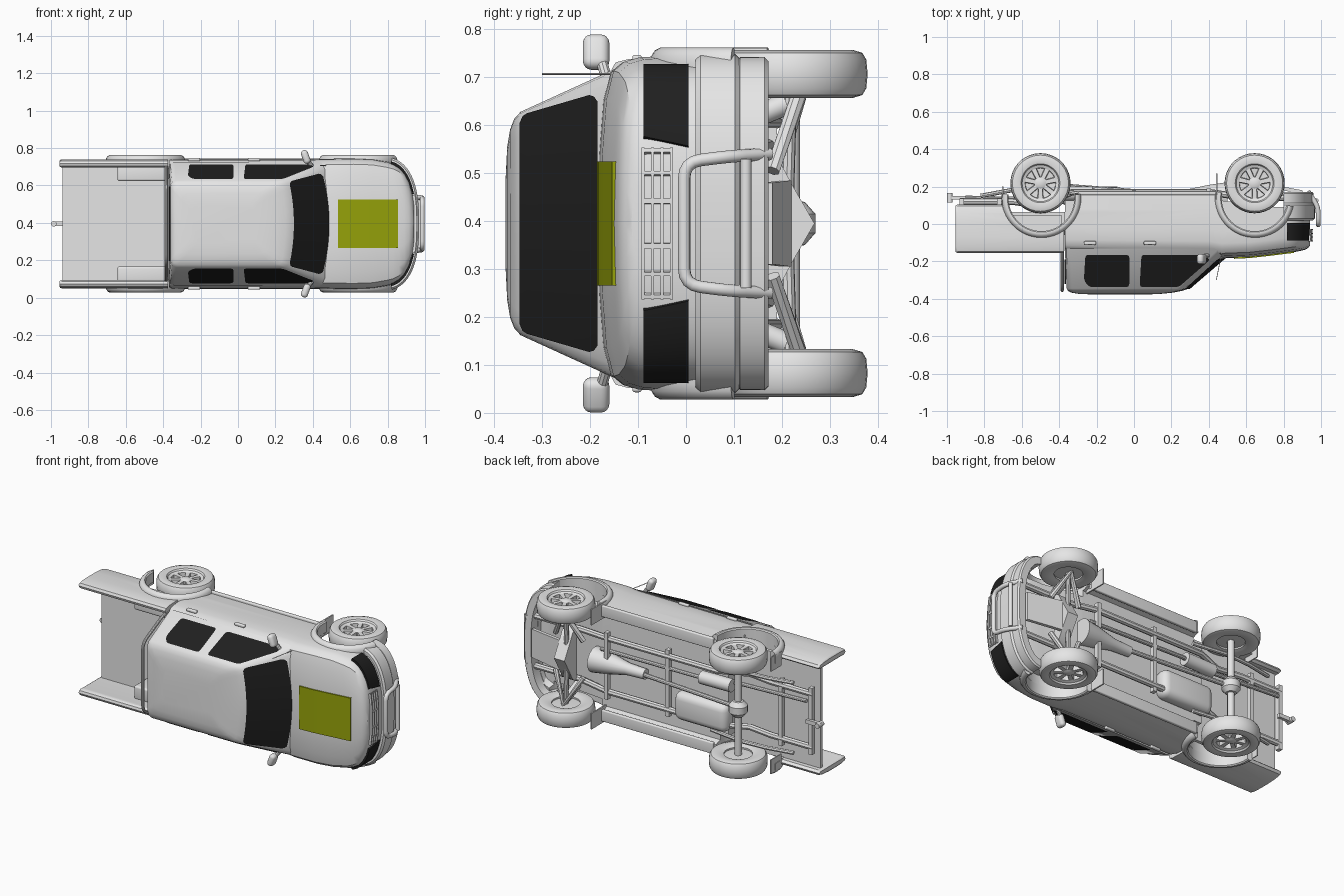
import bpy, bmesh, math
from mathutils import Matrix, Vector

if "Cube" in bpy.data.objects:
    bpy.data.objects.remove(bpy.data.objects["Cube"])

# Truck space: x forward, y across, z up; it is then laid on its side.
LAY = Matrix.Translation((0, 0, 0.395)) @ Matrix.Rotation(math.pi / 2, 4, 'X')


def material(name, rgb):
    m = bpy.data.materials.new(name)
    m.diffuse_color = (*rgb, 1)
    m.use_nodes = True
    m.node_tree.nodes["Principled BSDF"].inputs["Base Color"].default_value = m.diffuse_color
    return m


GREY = material("light_grey", (0.79, 0.79, 0.79))
BLACK = material("glass_black", (0.014, 0.014, 0.014))
OLIVE = material("olive", (0.31, 0.37, 0.003))


def finish(name, bm, mat=GREY, angle=35):
    bmesh.ops.remove_doubles(bm, verts=bm.verts, dist=1e-5)
    bmesh.ops.recalc_face_normals(bm, faces=bm.faces)
    bm.transform(LAY)
    me = bpy.data.meshes.new(name)
    bm.to_mesh(me)
    bm.free()
    me.materials.append(mat)
    ob = bpy.data.objects.new(name, me)
    bpy.context.collection.objects.link(ob)
    smooth(me, angle)
    return ob


def smooth(me, angle=35):
    me.shade_smooth()
    me.set_sharp_from_angle(angle=math.radians(angle))


def loft(name, rings, mat=GREY, close=False, caps=True, angle=35):
    bm = bmesh.new()
    vs = [[bm.verts.new(p) for p in r] for r in rings]
    n = len(rings[0])
    pairs = list(zip(vs, vs[1:])) + ([(vs[-1], vs[0])] if close else [])
    for a, b in pairs:
        for i in range(n):
            j = (i + 1) % n
            bm.faces.new((a[i], a[j], b[j], b[i]))
    if caps and not close:
        bm.faces.new(vs[0])
        bm.faces.new(vs[-1])
    return finish(name, bm, mat, angle)


def box(name, x, y, z, mat=GREY, bevel=0.0, turn=0):
    bm = bmesh.new()
    bmesh.ops.create_cube(bm, size=1)
    bm.transform(Matrix.Translation((sum(x) / 2, sum(y) / 2, sum(z) / 2)) @ Matrix.Rotation(turn, 4, 'Z')
                 @ Matrix.Diagonal((x[1] - x[0], y[1] - y[0], z[1] - z[0], 1)))
    if bevel:
        bmesh.ops.bevel(bm, geom=bm.edges[:], offset=bevel, segments=4, affect='EDGES', profile=0.5)
    return finish(name, bm, mat)


def tube(name, pts, r, sides=10):
    pts = [Vector(p) for p in pts]
    rings = []
    for i, p in enumerate(pts):
        d = (pts[min(i + 1, len(pts) - 1)] - pts[max(i - 1, 0)]).normalized()
        u = d.orthogonal().normalized() if i == 0 else (u - d * u.dot(d)).normalized()
        v = d.cross(u)
        rings.append([p + r * (math.cos(a) * u + math.sin(a) * v)
                      for a in (2 * math.pi * k / sides for k in range(sides))])
    return loft(name, rings)


def rounded(pts, r, n=4):
    out = []
    for i, p in enumerate(pts):
        p, a, b = Vector(p), Vector(pts[i - 1]), Vector(pts[(i + 1) % len(pts)])
        s, e = p + (a - p).normalized() * r, p + (b - p).normalized() * r
        out += [s.lerp(p, t).lerp(p.lerp(e, t), t) for t in (k / n for k in range(n + 1))]
    return out


def lathe(name, prof, c, axis='Y', seg=36):
    rings = []
    for k in range(seg):
        a = 2 * math.pi * k / seg
        u, v = math.cos(a), math.sin(a)
        rings.append([(c[0] + r * u, c[1] + w, c[2] + r * v) if axis == 'Y'
                      else (c[0] + w, c[1] + r * u, c[2] + r * v) for r, w in prof])
    return loft(name, rings, close=True)


def mirror_ring(half):
    return half + [(x, -y, z) for x, y, z in reversed(half) if abs(y) > 1e-6]


# Lower body with sills, fenders, hood and rounded nose
def section(x, w, top, low):
    p = [(0, low + .04), (.8, low + .04), (.84, low), (.97, low + .005), (1, -.07), (1, top - .14), (.99, top - .08),
         (.965, top - .05), (.91, top - .027), (.74, top - .012), (.4, top - .003), (0, top)]
    return mirror_ring([(x, f * w, h) for f, h in p])


stations = [(-.37, .338, .16, -.165), (-.355, .345, .165, -.165), (.40, .345, .172, -.165), (.47, .347, .184, -.165),
            (.62, .350, .178, -.15), (.72, .346, .167, -.13), (.8, .331, .157, -.13)]
for deg, top in ((78, .153), (65, .149), (52, .144), (38, .138), (25, .128), (12, .114)):
    t = math.radians(deg)
    stations.append((.8 + .145 * math.cos(t), .328 * math.sin(t) ** .74, top, -.12))
body = loft("lower_body", [section(*s) for s in stations], angle=40)


# Cab upper with windscreen pillars and roof
def plan(z, xr, xf, w, k=.5):
    h = [(xf - k * (f * w) ** 2, f * w, z) for f in (0, .3, .6, .8, .92)]
    e = xf - k * w * w
    h += [(e - .012, w * .985, z), (e - .035, w, z), (xr + .03, w, z), (xr + .008, w - .01, z), (xr, w - .035, z), (xr, 0, z)]
    return mirror_ring(h)


loft("cab_upper", [plan(.13, -.37, .545, .331), plan(.345, -.36, .295, .233), plan(.358, -.352, .255, .219),
                   plan(.367, -.335, .21, .196), plan(.373, -.30, .15, .16), plan(.376, -.24, .09, .1)], angle=40)

# Side glass, windscreen and rear glass
side_w = lambda h: .331 - .098 * (h - .13) / .215 + .003
windows = {"rear_side_glass": [(-.26, .165), (-.025, .165), (-.025, .337), (-.24, .337), (-.268, .30)],
           "front_side_glass": [(.04, .165), (.37, .165), (.408, .19), (.24, .337), (.03, .337)]}
for name, poly in windows.items():
    for s in (1, -1):
        bm = bmesh.new()
        bm.faces.new([bm.verts.new((p.x, s * side_w(p.y), p.y)) for p in rounded(poly, .018)])
        ob = finish(name, bm, BLACK)
        if ob.data.polygons[0].normal.z * s < 0:
            ob.data.flip_normals()
bm = bmesh.new()
rows = [[bm.verts.new((.487 - (z - .18) * 1.164 - .5 * (w * f) ** 2 + .004, w * f, z + .002))
         for f in (k / 8 - 1 for k in range(17))] for z, w in ((.183, .255), (.190, .265), (.20, .268), (.33, .230), (.339, .224), (.345, .21))]
for a, b in zip(rows, rows[1:]):
    for i in range(16):
        bm.faces.new((a[i], a[i + 1], b[i + 1], b[i]))
ws = finish("windscreen", bm, BLACK)
if ws.data.polygons[0].normal.x < 0:
    ws.data.flip_normals()
box("rear_glass", (-.372, -.363), (-.2, .2), (.19, .32), BLACK)


# Nose strips that follow the rounded front
def wrap(name, z0, z1, t0, t1, a, w, depth, mat=GREY, n=18, lip=0.0, lean=0.0):
    rings = []
    for i in range(n + 1):
        def P(d, z):
            # lean shifts the inner end outward with height
            t = math.radians(t0 + (t1 - t0) * i / n + math.copysign(lean * (1 - i / n), t0) * (z > (z0 + z1) / 2))
            s = math.copysign(abs(math.sin(t)) ** .74, math.sin(t))
            return (.8 + (a - d) * math.cos(t), (w - d) * s, z)
        rings.append([P(depth, z0), P(lip, z0), P(0, z0 + lip), P(0, z1 - lip), P(lip, z1), P(depth, z1)]
                     if lip else [P(depth, z0), P(0, z0), P(0, z1), P(depth, z1)])
    return loft(name, rings, mat)


wrap("bumper_upper", -.112, -.02, -90, 90, .168, .354, .06, n=36, lip=.01)
wrap("bumper_lower", -.172, -.105, -90, 90, .160, .347, .05, n=36, lip=.008)
for s in (1, -1):
    wrap("headlight", -.005, .089, s * 22, s * 83, .151, .335, .05, BLACK, lean=4)
for z in (.03, .05, .07, .09):
    wrap("grille_bar", z - .003, z + .003, -21, 21, .156, .338, .03)
for t in range(-20, 21, 8):
    wrap("grille_post", .03, .09, t - .6, t + .6, .154, .338, .03, n=1)

# Hood panel lying on the hood slope
loft("hood_panel", [[(x, -.129, z - .02), (x, .129, z - .02), (x, .129, z), (x, -.129, z)]
                    for x, z in ((.535, .186), (.62, .182), (.72, .171), (.8, .161), (.855, .1545))], OLIVE)

# Load bed with gently curved sides
side = [(.303, -.09), (.315, -.104), (.330, -.095), (.340, -.06), (.345, 0), (.345, .07), (.343, .12),
        (.336, .147), (.322, .155), (.308, .150), (.301, .138), (.303, .12)]
cut_list = [body]
for s in (1, -1):
    shape = lambda x, k: [(x, s * (.323 + (w - .323) * k), .025 + (h - .025) * (1 - (1 - k) * .12)) for w, h in side]
    cut_list.append(loft("bed_side", [shape(-.955, .6), shape(-.951, .85), shape(-.942, 1), shape(-.375, 1)]))
    cut_list.append(box("bed_wheel_box", (-.645, -.37), sorted((s * .228, s * .31)), (-.06, .07), bevel=.012))
box("bed_floor", (-.938, -.37), (-.31, .31), (-.065, -.045))
box("bed_front_wall", (-.388, -.372), (-.31, .31), (-.06, .145))

# Wheel arch openings
for cx, a0, a1 in ((-.495, -6, 186), (.645, 12, 190)):
    for s in (1, -1):
        arc = [(cx + .18 * math.cos(a), -.138 + .18 * math.sin(a)) for a in (math.pi * k / 20 for k in range(21))]
        arc += [(cx - .18, -.45), (cx + .18, -.45)]
        cutter = loft("arch_cutter", [[(x, s * y, z) for x, z in arc] for y in (.24, .45)])
        cutter.hide_render = True
        for ob in cut_list:
            m = ob.modifiers.new("arch", 'BOOLEAN')
            m.operation, m.object = 'DIFFERENCE', cutter
        # Flared arch lip
        prof = [(.176, .30), (.176, .360), (.182, .366), (.192, .367), (.203, .361), (.210, .350), (.213, .335), (.213, .30)]
        loft("arch_flare", [[(cx + r * math.cos(a), s * w, -.138 + r * math.sin(a)) for r, w in prof]
                            for a in (math.radians(a0 + (a1 - a0) * k / 28) for k in range(29))])
dg = bpy.context.evaluated_depsgraph_get()
meshes = [bpy.data.meshes.new_from_object(ob.evaluated_get(dg)) for ob in cut_list]
for ob, me in zip(cut_list, meshes):
    ob.modifiers.clear()
    ob.data = me
    smooth(me)
for ob in [o for o in bpy.data.objects if o.name.startswith("arch_cutter")]:
    bpy.data.objects.remove(ob)

# Wheels: tyre, rim barrel, spokes and hub
tyre = [(.095, -.045), (.13, -.05), (.15, -.044), (.158, -.03), (.161, 0), (.158, .03), (.15, .044), (.13, .05),
        (.104, .045), (.098, .036), (.082, .03), (.078, -.04)]
for cx in (-.5, .645):
    for s in (1, -1):
        c = (cx, s * .312, -.218)
        lathe("tyre", [(r, s * w) for r, w in tyre], c)
        lathe("rim_dish", [(0, -s * .01), (.086, 0), (.086, -s * .03), (0, -s * .035)], c)
        lathe("hub", [(0, s * .036), (.018, s * .036), (.034, s * .028), (.034, -s * .01), (0, -s * .01)], c, seg=20)
        for k in range(7):
            a = math.pi * (2 * k / 7 + .5)
            u, v = math.cos(a), math.sin(a)
            q = lambda r, d, w: (cx + r * u - d * v, c[1] + s * w, -.218 + r * v + d * u)
            loft("spoke", [[q(r, -d, -.005), q(r, d, -.005), q(r, d * .8, .03), q(r, -d * .8, .03)]
                           for r, d in ((.02, .013), (.088, .016))])

# Mirrors, handles, sills, flaps and frame rails on both sides
for s in (1, -1):
    Y = lambda a, b: sorted((s * a, s * b))
    box("door_mirror", (.343, .381), Y(.320, .395), (.16, .215), bevel=.0175, turn=s * .35)
    tube("mirror_arm", [(.40, s * .30, .165), (.375, s * .335, .175)], .012)
    for x in (-.235, .085):
        box("door_handle", (x - .033, x + .033), Y(.335, .352), (.092, .112), bevel=.006)
    box("sill_step", (-.30, .45), Y(.28, .348), (-.176, -.155), bevel=.006)
    box("mud_flap", (.438, .446), Y(.265, .36), (-.27, -.13))
    box("rear_mud_flap", (-.705, -.699), Y(.265, .35), (-.20, -.10))
    tube("frame_rail", [(-.93, s * .16, -.12), (-.65, s * .16, -.12), (-.5, s * .16, -.1), (-.33, s * .16, -.17),
                        (.40, s * .16, -.17), (.6, s * .15, -.14), (.9, s * .15, -.14)], .018, 8)
    tube("leaf_spring", [(-.82, s * .21, -.15), (-.66, s * .21, -.18), (-.5, s * .21, -.19), (-.28, s * .21, -.16)], .012, 8)
    tube("lower_arm", [(.55, s * .11, -.19), (.645, s * .28, -.24), (.74, s * .11, -.18)], .016, 8)
    tube("damper", [(.645, s * .25, -.21), (.645, s * .20, -.09)], .024, 12)
    tube("drive_shaft", [(.645, 0, -.21), (.645, s * .28, -.218)], .014)

# Drivetrain and underside
tube("rear_axle", [(-.5, -.28, -.218), (-.5, .28, -.218)], .02, 12)
lathe("rear_differential", [(0, -.05), (.03, -.045), (.052, -.02), (.052, .02), (.03, .045), (0, .05)], (-.5, 0, -.218), seg=20)
lathe("gearbox", [(0, .3), (.075, .3), (.06, .2), (.035, .08), (.03, -.04), (0, -.04)], (.2, 0, -.15), axis='X', seg=18)
tube("prop_shaft", [(.18, 0, -.16), (-.46, 0, -.21)], .013)
tube("exhaust_pipe", [(.45, .08, -.16), (-.2, .09, -.17), (-.45, .10, -.13), (-.9, .12, -.14)], .012)
tube("muffler", [(-.42, .09, -.16), (-.22, .09, -.165)], .038, 16)
box("fuel_tank", (-.40, -.05), (-.20, -.03), (-.20, -.10), bevel=.042)
loft("skid_plate", [[(x, w, h) for w, h in ((-.165, -.15), (-.14, -.19), (-.08, -.222), (0, -.268), (.08, -.222),
                                            (.14, -.19), (.165, -.15))] for x in (.62, .69)])
loft("sump_guard", [[(x, -w, z), (x, w, z), (x, w, z + .02), (x, -w, z + .02)]
                    for x, w, z in ((.69, .09, -.22), (.9, .085, -.18))])
for x, z in ((-.92, -.12), (-.72, -.12), (.0, -.165), (.40, -.175)):
    box("cross_member", (x - .012, x + .012), (-.2, .2), (z - .015, z + .015))
box("hitch_bar", (-.995, -.9), (-.012, .012), (-.15, -.13))
tube("hitch_ball", [(-.985, 0, -.165), (-.985, 0, -.115)], .015, 12)

# Roll bar behind the cab
hoop = rounded([(-.384, -.32, .0), (-.384, -.30, .16), (-.384, -.205, .355), (-.384, .205, .355),
                (-.384, .30, .16), (-.384, .32, .0)], .04)[5:-5]
tube("roll_bar", [(-.384, -.32, .0)] + hoop + [(-.384, .32, .0)], .009)

# Front guard bar
bar = rounded([(.93, -.145, -.175), (.985, -.14, -.09), (.985, -.128, .004), (.985, .128, .004),
               (.985, .14, -.09), (.93, .145, -.175)], .035)[5:-5]
tube("guard_bar", [(.93, -.145, -.175)] + bar + [(.93, .145, -.175)], .013, 12)
tube("guard_cross_bar", [(.975, -.135, -.125), (.975, .135, -.125)], .012, 12)

# Aerial
tube("aerial", [(.47, .312, .15), (.44, .312, .30)], .002, 6)
